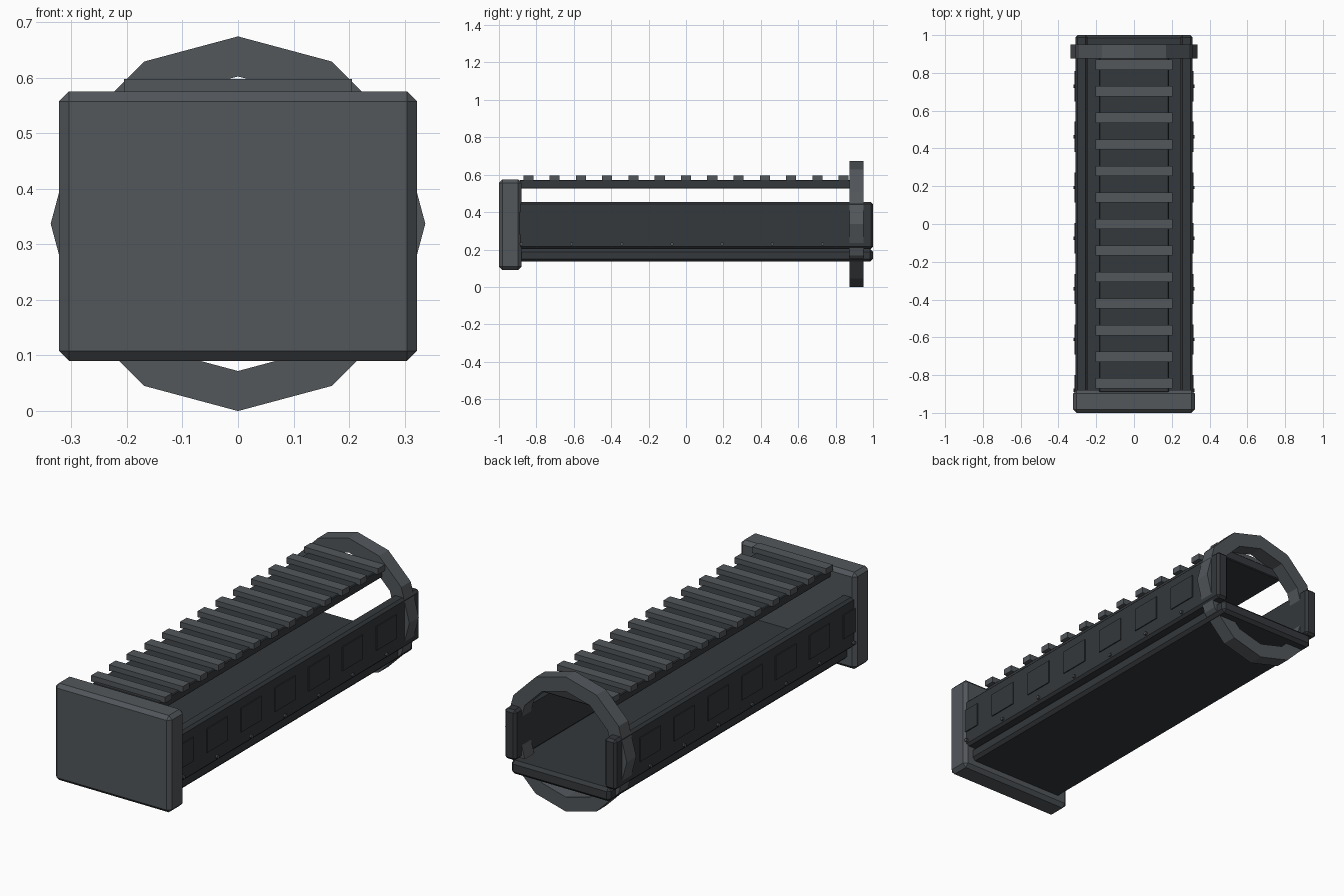
import bpy, bmesh, math

if "Cube" in bpy.data.objects:
    bpy.data.objects.remove(bpy.data.objects["Cube"])


def make_material(name, color):
    m = bpy.data.materials.new(name)
    m.diffuse_color = (*color, 1)
    m.use_nodes = True
    m.node_tree.nodes["Principled BSDF"].inputs["Base Color"].default_value = m.diffuse_color
    return m


DARK = make_material("dark_metal", (0.035, 0.04, 0.045))
STEEL = make_material("blue_grey_metal", (0.085, 0.095, 0.105))


def finish(bm, name, mat):
    bmesh.ops.recalc_face_normals(bm, faces=bm.faces)
    me = bpy.data.meshes.new(name)
    bm.to_mesh(me)
    bm.free()
    ob = bpy.data.objects.new(name, me)
    me.materials.append(mat)
    bpy.context.collection.objects.link(ob)
    return ob


def box(name, x, y, z, mat, bevel=0.0):
    """Box from (min, max) ranges, with an optional chamfer."""
    bm = bmesh.new()
    bmesh.ops.create_cube(bm, size=1)
    for v in bm.verts:
        v.co = [(r[0] + r[1]) / 2 + c * (r[1] - r[0]) for c, r in zip(v.co, (x, y, z))]
    if bevel:
        bmesh.ops.bevel(bm, geom=bm.edges[:], offset=bevel, segments=1, affect='EDGES')
    return finish(bm, name, mat)


def rivet(name, side, y, z):
    bm = bmesh.new()
    bmesh.ops.create_cone(bm, cap_ends=True, segments=8, radius1=0.009, radius2=0.009, depth=0.03)
    for v in bm.verts:
        v.co = (side * 0.305 + v.co.z, y + v.co.x, z + v.co.y)
    return finish(bm, name, STEEL)


# End plate and floor plate
box("end_plate", (-0.322, 0.322), (-1, -0.88), (0.09, 0.575), STEEL, 0.018)
box("floor_plate", (-0.275, 0.275), (-0.9, 1), (0.135, 0.203), DARK, 0.015)

# Side walls with raised panels and rivets
for side, label in ((-1, "left"), (1, "right")):
    def span(a, b):
        return tuple(sorted((side * a, side * b)))
    box(f"{label}_wall", span(0.246, 0.31), (-0.9, 1), (0.203, 0.455), DARK, 0.012)
    for i in range(7):
        y = -0.88 + i * 0.2683
        box(f"{label}_panel_{i}", span(0.30, 0.315), (y - 0.08, y + 0.08), (0.28, 0.40), DARK)
        rivet(f"{label}_rivet_{i}", side, y, 0.23)

# Top rail with crosswise teeth
box("top_rail", (-0.185, 0.185), (-0.89, 0.88), (0.525, 0.572), DARK, 0.004)
for i in range(13):
    y = (i - 6) * 0.1405
    box(f"rail_tooth_{i}", (-0.205, 0.205), (y - 0.027, y + 0.027), (0.567, 0.597), STEEL)

# Twelve-sided clamp ring
bm = bmesh.new()
section = [(0.337, 0.875), (0.337, 0.95), (0.265, 0.95), (0.265, 0.875)]
loops = [[bm.verts.new((r * math.cos(a), y, 0.337 + r * math.sin(a))) for r, y in section]
         for a in (k * math.pi / 6 for k in range(12))]
for k in range(12):
    p, q = loops[k], loops[(k + 1) % 12]
    for j in range(4):
        n = (j + 1) % 4
        bm.faces.new((p[j], p[n], q[n], q[j]))
finish(bm, "clamp_ring", STEEL)
